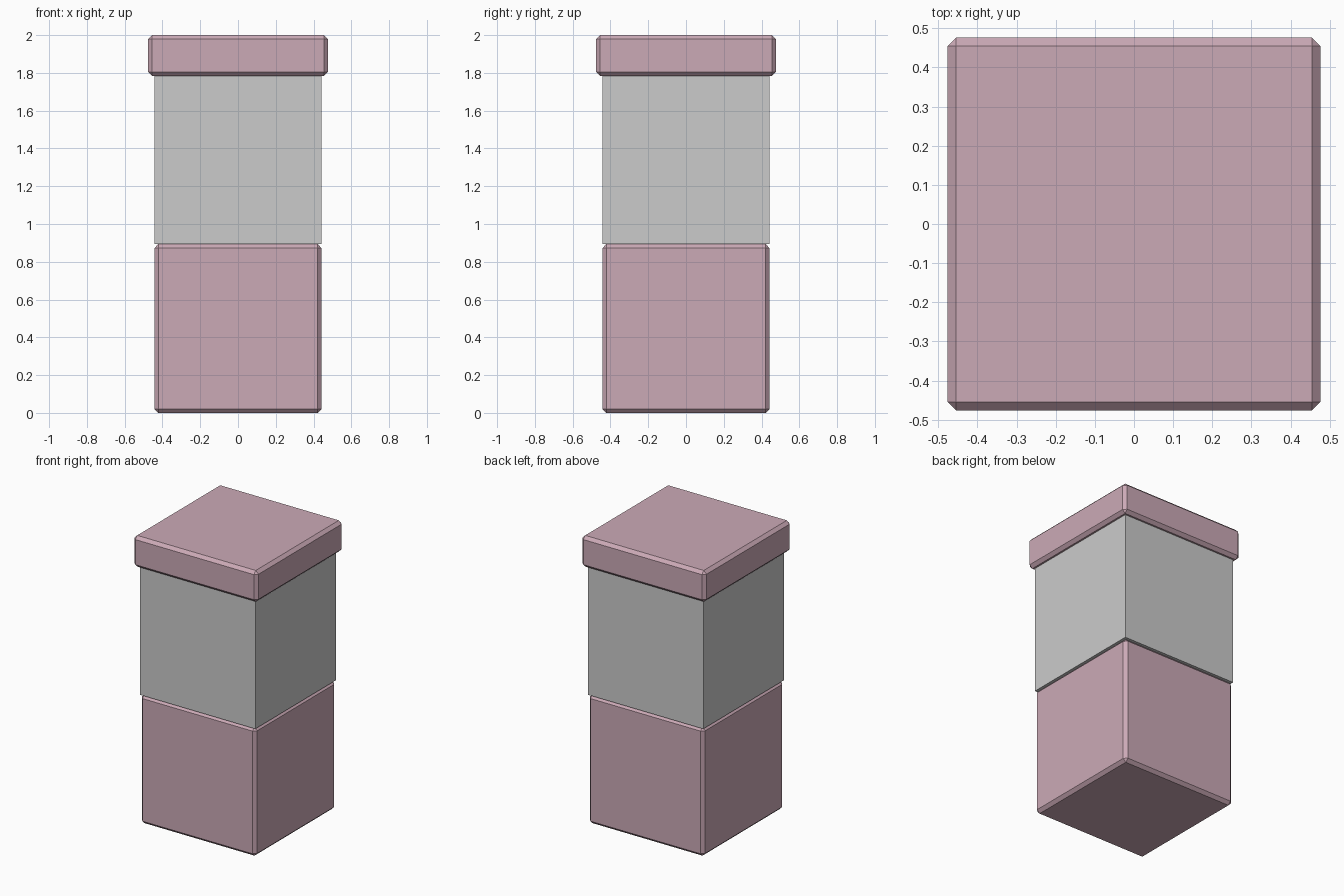
import bpy

if "Cube" in bpy.data.objects:
    bpy.data.objects.remove(bpy.data.objects["Cube"])

BEVEL = 0.021

pink = bpy.data.materials.new("dusty_pink")
pink.diffuse_color = (0.60, 0.40, 0.47, 1.0)
pink.use_nodes = True
pink.node_tree.nodes["Principled BSDF"].inputs["Base Color"].default_value = pink.diffuse_color


def box(name, half, z0, z1, material=None, bevel=0.0):
    bpy.ops.mesh.primitive_cube_add(size=1, location=(0, 0, (z0 + z1) / 2))
    obj = bpy.context.object
    obj.name = name
    obj.scale = (half * 2, half * 2, z1 - z0)
    bpy.ops.object.transform_apply(location=False, rotation=False, scale=True)
    if material:
        obj.data.materials.append(material)
    if bevel:
        mod = obj.modifiers.new("chamfer", "BEVEL")
        mod.width = bevel
        mod.segments = 1
    return obj


# Chamfered lower block
box("base_block", 0.443, 0.0, 0.893, pink, BEVEL)
# Plain sharp-edged middle block
box("middle_block", 0.443, 0.893, 1.784)
# Chamfered overhanging lid
box("lid", 0.476, 1.784, 2.0, pink, BEVEL)
